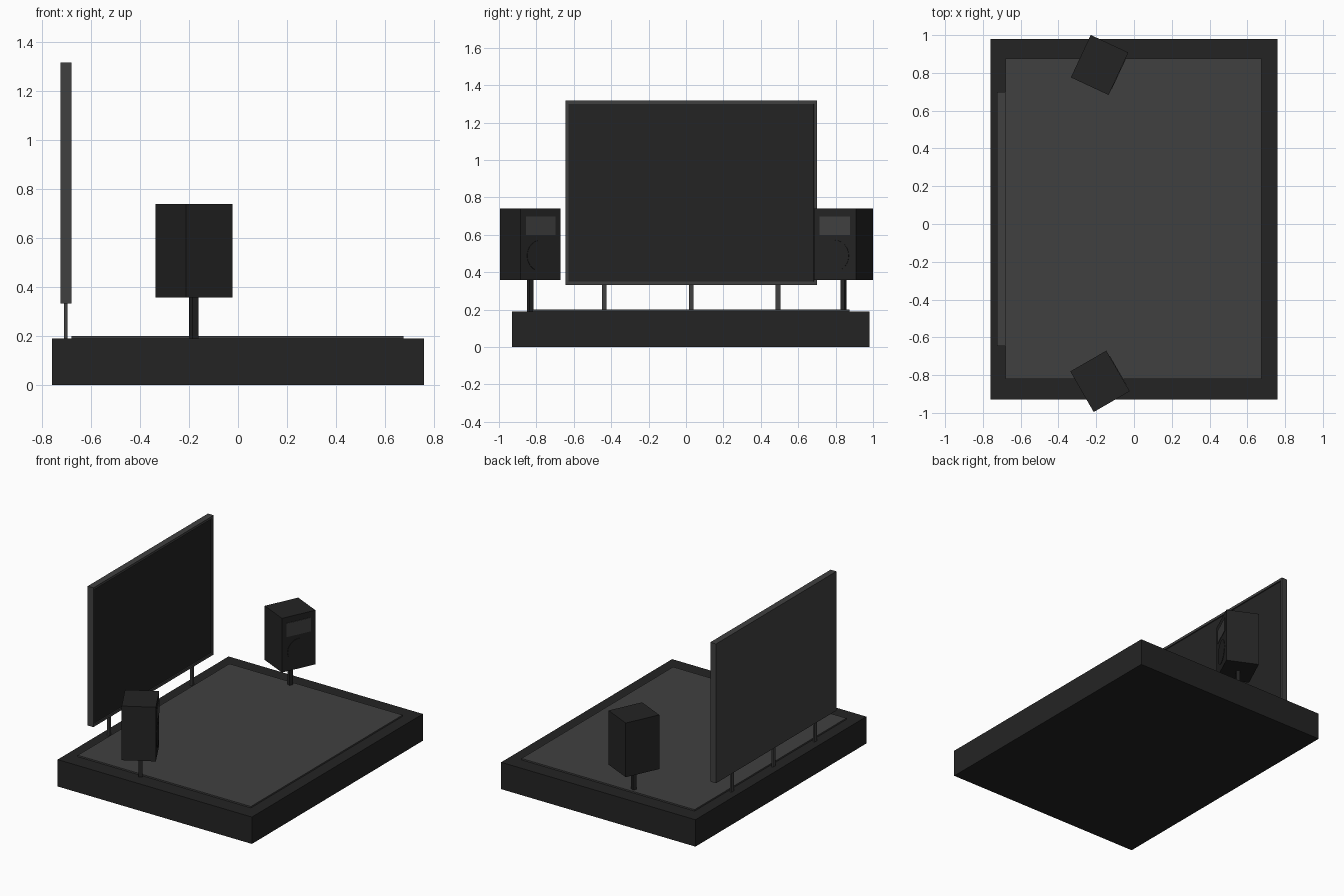
import bpy
import bmesh
from math import radians
from mathutils import Matrix, Vector

cube = bpy.data.objects.get("Cube")
if cube:
    bpy.data.objects.remove(cube, do_unlink=True)


def material(name, value):
    mat = bpy.data.materials.new(name)
    mat.use_nodes = True
    colour = (value, value, value, 1)
    mat.diffuse_color = colour
    mat.node_tree.nodes["Principled BSDF"].inputs["Base Color"].default_value = colour
    return mat


CHARCOAL = material("charcoal", 0.0175)
GREY = material("dark grey", 0.051)


def finish(name, bm, mats, frame=Matrix()):
    bmesh.ops.recalc_face_normals(bm, faces=bm.faces)
    mesh = bpy.data.meshes.new(name)
    bm.to_mesh(mesh)
    bm.free()
    for mat in mats:
        mesh.materials.append(mat)
    obj = bpy.data.objects.new(name, mesh)
    obj.matrix_world = frame
    bpy.context.collection.objects.link(obj)
    return obj


def box_mesh(lo, hi):
    lo, hi = Vector(lo), Vector(hi)
    bm = bmesh.new()
    bmesh.ops.create_cube(bm, size=1, matrix=Matrix.Translation((lo + hi) / 2)
                          @ Matrix.Diagonal((*(hi - lo), 1)))
    return bm


def box(name, lo, hi, mat, frame=Matrix()):
    return finish(name, box_mesh(lo, hi), [mat], frame)


# Base slab and raised floor panel
box("base", (-0.76, -0.93, 0), (0.76, 0.98, 0.19), CHARCOAL)
box("floor_panel", (-0.68, -0.82, 0.19), (0.675, 0.875, 0.2), GREY)

# Screen: frame with a recessed dark display facing +x
bm = box_mesh((-0.725, -0.645, 0.332), (-0.68, 0.7, 1.317))
bm.faces.ensure_lookup_table()
front = max(bm.faces, key=lambda f: f.calc_center_median().x)
bmesh.ops.inset_region(bm, faces=[front], thickness=0.024)
step = bmesh.ops.inset_region(bm, faces=[front], thickness=0.0005)
bmesh.ops.translate(bm, verts=front.verts, vec=(-0.008, 0, 0))
front.material_index = 1
finish("screen", bm, [GREY, CHARCOAL])

# Screen legs
for i, y in enumerate((-0.437, 0.028, 0.492)):
    box(f"screen_leg_{i + 1}", (-0.71, y - 0.013, 0.19), (-0.696, y + 0.013, 0.34), GREY)


# Speakers: cabinet, pole, tweeter panel and round woofer, turned inwards
def speaker(side, centre, angle):
    frame = Matrix.Translation((*centre, 0)) @ Matrix.Rotation(radians(angle), 4, "Z")
    depth, width = 0.11, 0.124
    box(f"{side}_speaker_cabinet", (-depth, -width, 0.357), (depth, width, 0.74),
        CHARCOAL, frame)
    box(f"{side}_speaker_pole", (-0.013, -0.013, 0.19), (0.013, 0.013, 0.36),
        CHARCOAL, frame)
    box(f"{side}_speaker_panel", (depth - 0.002, -0.09, 0.6), (depth + 0.003, 0.09, 0.697),
        GREY, frame)
    bm = bmesh.new()
    place = Matrix.Translation((depth, 0, 0.488)) @ Matrix.Rotation(radians(90), 4, "Y")
    bmesh.ops.create_cone(bm, cap_ends=True, segments=32, radius1=0.083,
                          radius2=0.083, depth=0.006, matrix=place)
    finish(f"{side}_speaker_woofer", bm, [CHARCOAL], frame)


speaker("back", (-0.182, 0.842), -25)
speaker("front", (-0.18, -0.833), 30)
